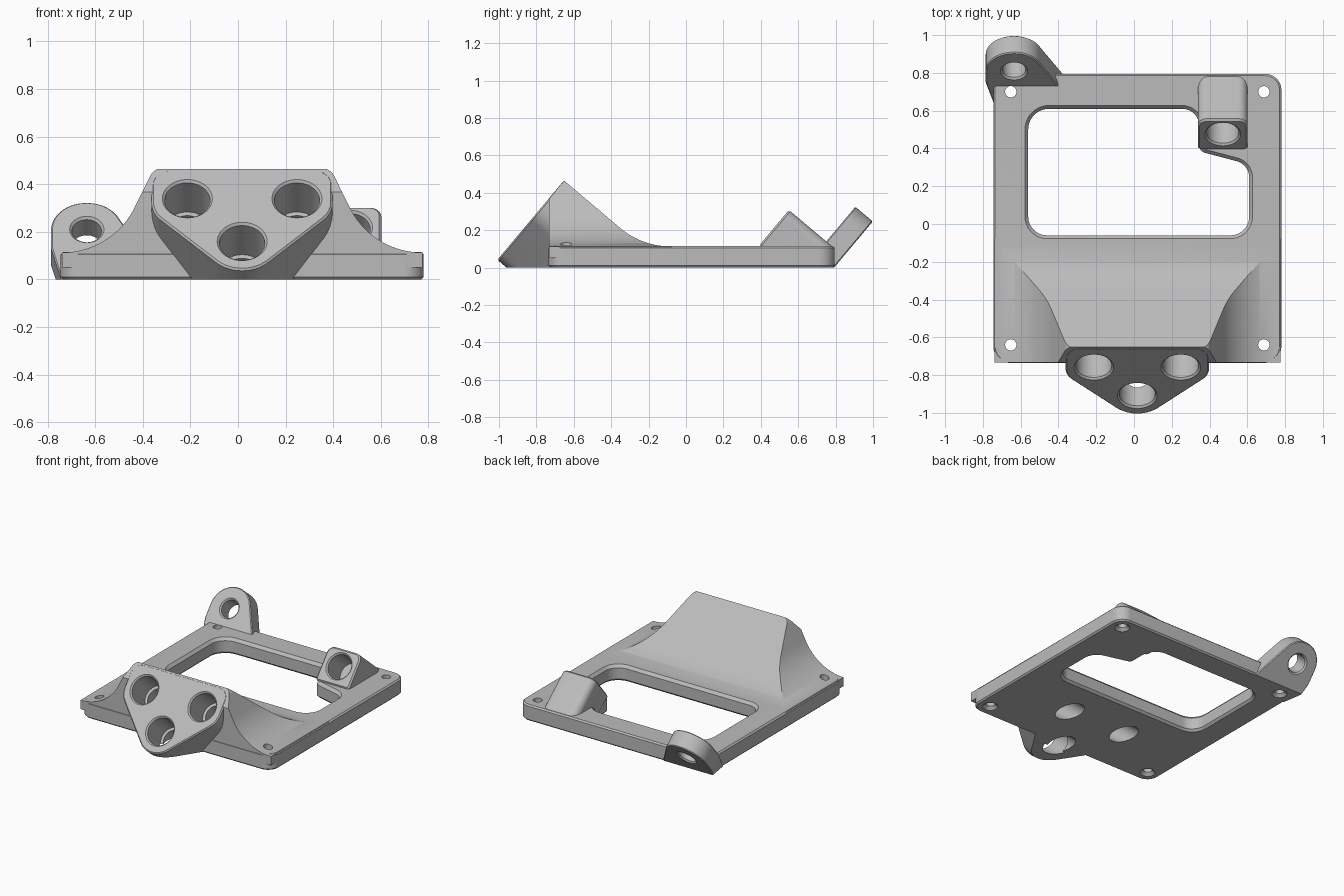
import bpy, bmesh
from math import radians, sin, cos, tan, pi, atan2
from mathutils import Matrix, Vector

if "Cube" in bpy.data.objects:
    bpy.data.objects.remove(bpy.data.objects["Cube"], do_unlink=True)

grey = bpy.data.materials.new("plain_grey")
grey.use_nodes = True
grey.diffuse_color = (0.5, 0.5, 0.5, 1)
grey.node_tree.nodes["Principled BSDF"].inputs["Base Color"].default_value = (0.5, 0.5, 0.5, 1)

MID = 0.0175  # plate centre in x


def rounded(corners, steps=12):
    """Counter-clockwise outline from (x, y, radius) corners."""
    out = []
    n = len(corners)
    for i, (x, y, r) in enumerate(corners):
        p = Vector((x, y))
        if r == 0:
            out.append(p)
            continue
        d1 = (Vector(corners[i - 1][:2]) - p).normalized()
        d2 = (Vector(corners[(i + 1) % n][:2]) - p).normalized()
        half = d1.angle(d2) / 2
        c = p + (d1 + d2).normalized() * (r / sin(half))
        s, e = p + d1 * (r / tan(half)) - c, p + d2 * (r / tan(half)) - c
        a0 = atan2(s.y, s.x)
        sweep = (atan2(e.y, e.x) - a0 + pi) % (2 * pi) - pi
        for k in range(steps + 1):
            a = a0 + sweep * k / steps
            out.append(c + Vector((cos(a), sin(a))) * r)
    return out


def circle(r, n=48):
    return [Vector((cos(2 * pi * k / n), sin(2 * pi * k / n))) * r for k in range(n)]


def prism(name, pts, levels, matrix=Matrix()):
    """Stack an outline at (height, outward offset) levels and cap both ends."""
    bm = bmesh.new()
    n = len(pts)
    rings = []
    for z, off in levels:
        ring = []
        for i, p in enumerate(pts):
            t = (pts[(i + 1) % n] - pts[i - 1]).normalized()
            ring.append(bm.verts.new((p.x + t.y * off, p.y - t.x * off, z)))
        rings.append(ring)
    for a, b in zip(rings, rings[1:]):
        for i in range(n):
            j = (i + 1) % n
            bm.faces.new((a[i], a[j], b[j], b[i]))
    bm.faces.new(rings[0])
    bm.faces.new(rings[-1])
    bmesh.ops.recalc_face_normals(bm, faces=bm.faces)
    bm.transform(matrix)
    mesh = bpy.data.meshes.new(name)
    bm.to_mesh(mesh)
    bm.free()
    mesh.materials.append(grey)
    ob = bpy.data.objects.new(name, mesh)
    bpy.context.collection.objects.link(ob)
    return ob


def combine(target, tool, operation):
    bpy.context.view_layer.objects.active = target
    mod = target.modifiers.new("combine", "BOOLEAN")
    mod.operation, mod.solver, mod.object = operation, "EXACT", tool
    bpy.ops.object.modifier_apply(modifier=mod.name)
    bpy.data.objects.remove(tool, do_unlink=True)


def tilted(x, y, z):
    """Frame on a sloping face: local y runs up the slope, local z points out."""
    return Matrix.Translation((x, y, z)) @ Matrix.Rotation(radians(50), 4, "X")


# Base plate with softened edges
L, R, F, B = -0.745, 0.78, -0.735, 0.795
body = prism("mounting_bracket",
             rounded([(L, F, .085), (R, F, .085), (R, B, .085), (L, B, .085)]),
             [(0, -.01), (.01, 0), (.105, 0), (.115, -.01)])

# Window, notched around the rear boss
window = prism("window_cutter",
               rounded([(-.56, -.06, .1), (.61, -.06, .1), (.61, .315, .09),
                        (.345, .385, .04), (.345, .61, .09), (-.56, .61, .11)]),
               [(-.02, .035), (.015, 0), (.095, 0), (.135, .035)])
combine(body, window, "DIFFERENCE")

# Front hump: side profile crossed with a flared front profile
side_frame = Matrix(((0, 0, 1, 0), (1, 0, 0, 0), (0, 1, 0, 0), (0, 0, 0, 1)))
hump = prism("hump",
             rounded([(-.733, .05, 0), (-.077, .05, 0), (-.077, .113, 0),
                      (-.235, .113, .42), (-.652, .465, 0), (-.733, .367, 0)], 24),
             [(-.9, 0), (.9, 0)], side_frame)
right_flare = [(.757, .04, 0), (.757, .113, 0), (.545, .113, .34), (.37, .468, .06)]
left_flare = [(-x, z, r) for x, z, r in reversed(right_flare)]
flare = prism("flare", rounded(right_flare + left_flare, 24), [(-.2, 0), (1, 0)],
              Matrix.Translation((MID, 0, 0)) @ Matrix.Rotation(radians(90), 4, "X"))
combine(hump, flare, "INTERSECT")
combine(body, hump, "UNION")

# Triangular socket block on the sloping front
front = tilted(MID, -.909, .16)
block = prism("socket_block",
              rounded([(0, -.219, .155), (.38, .161, .13), (.38, .394, .08),
                       (-.38, .394, .08), (-.38, .161, .13)]),
              [(-.74, 0), (-.008, 0), (0, -.008)], front)
combine(body, block, "UNION")

# Rear boss
boss_frame = tilted(.47, .475, .218)
boss = prism("rear_boss",
             rounded([(-.132, -.13, .02), (.132, -.13, .02), (.132, .117, .05), (-.132, .117, .05)]),
             [(-.3, 0), (-.01, 0), (0, -.01)], boss_frame)
combine(body, boss, "UNION")

# Rear ear with a flared foot
ear_frame = tilted(-.635, .809, .21)
ear = prism("rear_ear",
            rounded([(-.1, -.3, 0), (.2, -.3, 0), (.265, -.175, 0), (.089, .15, .149),
                     (-.15, .15, .149), (-.15, -.1, .05)], 20),
            [(-.122, -.006), (-.116, 0), (-.006, 0), (0, -.006)], ear_frame)
combine(body, ear, "UNION")

# Trim everything below the ground
trim = prism("ground_trim", rounded([(-2, -2, 0), (2, -2, 0), (2, 2, 0), (-2, 2, 0)]),
             [(-2, 0), (0, 0)])
combine(body, trim, "DIFFERENCE")

# Stepped front sockets
entry = [(.02, .03), (-.01, 0)]
for x, v in ((0, 0), (-.23, .234), (.23, .234)):
    bore = prism("socket_cutter", circle(.095),
                 entry + [(-.2, 0), (-.2, -.02), (-.75, -.02)],
                 front @ Matrix.Translation((x, v, 0)))
    combine(body, bore, "DIFFERENCE")

# Blind boss socket and ear hole
combine(body, prism("boss_cutter", circle(.085), entry + [(-.19, 0)], boss_frame), "DIFFERENCE")
combine(body, prism("ear_cutter", circle(.062), entry + [(-.112, 0), (-.142, .03)], ear_frame),
        "DIFFERENCE")

# Countersunk corner holes
for x in (-.67, .67):
    for y in (-.64, .70):
        hole = prism("screw_cutter", circle(.03, 24), [(-.02, .04), (.02, 0), (.3, 0)],
                     Matrix.Translation((MID + x, y, 0)))
        combine(body, hole, "DIFFERENCE")

# Smooth curves, keep edges crisp
bpy.ops.object.select_all(action="DESELECT")
body.select_set(True)
bpy.context.view_layer.objects.active = body
bpy.ops.object.shade_smooth_by_angle(angle=radians(25))
